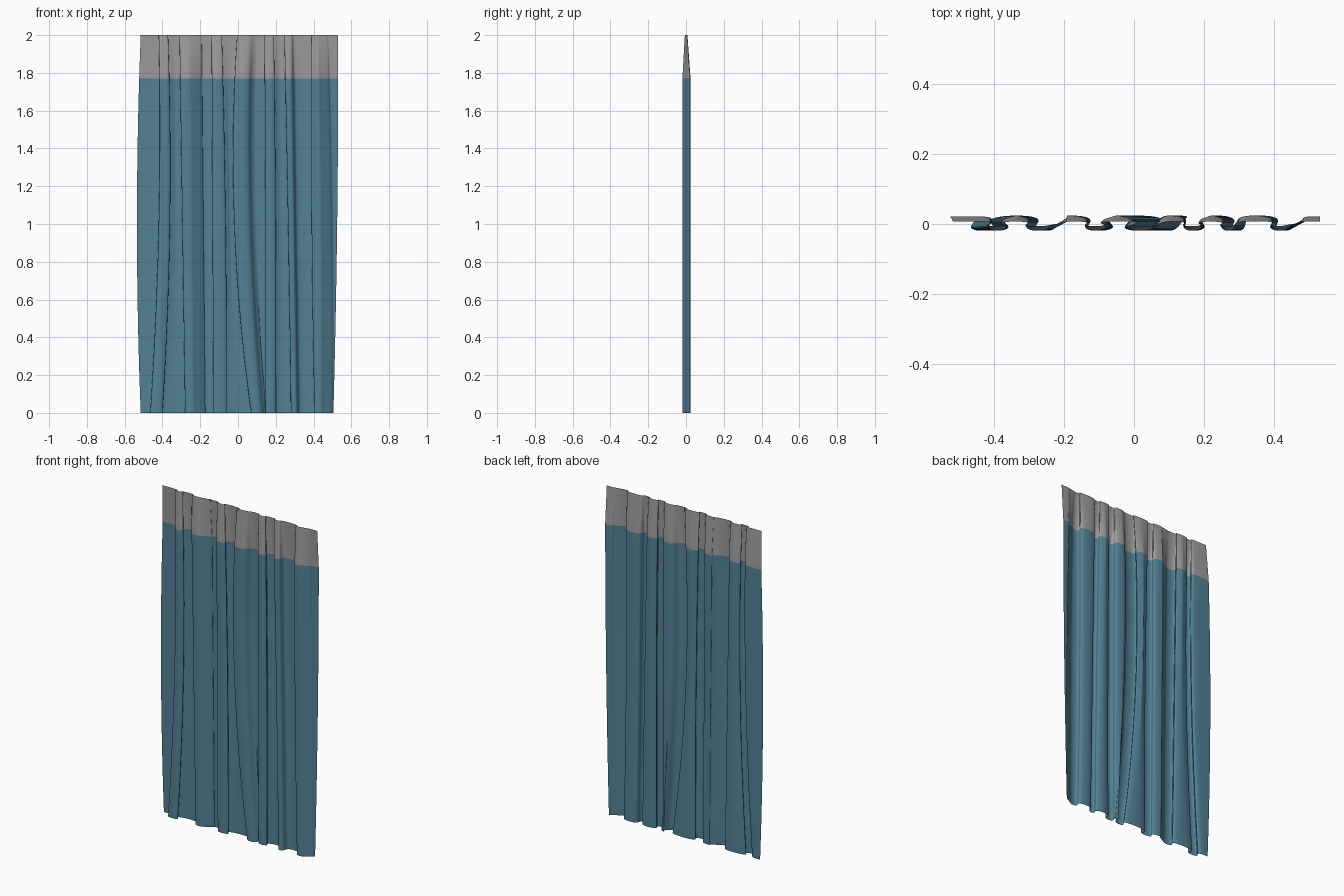
import bpy, bmesh

if "Cube" in bpy.data.objects:
    bpy.data.objects.remove(bpy.data.objects["Cube"])

def material(name, rgb):
    m = bpy.data.materials.new(name)
    m.diffuse_color = (*rgb, 1)
    m.use_nodes = True
    m.node_tree.nodes["Principled BSDF"].inputs["Base Color"].default_value = m.diffuse_color
    return m

# Forward folds: left edge (top, middle, bottom), right edge (same), overhang left / right
FOLDS = [
    ((-.42, -.42, -.465), (-.37, -.36, -.40), .010, .012),
    ((-.31, -.295, -.28), (-.24, -.23, -.22), .008, -.035),
    ((-.14, -.135, -.13), (-.085, -.065, -.06), .006, .010),
    ((-.005, -.02, .07), (.065, .06, .125), .012, -.015),
    ((.14, .145, .145), (.19, .20, .20), .003, .006),
    ((.245, .265, .28), (.285, .30, .315), .006, -.006),
    ((.39, .39, .405), (.435, .455, .455), .006, -.035),
]
LEFT, RIGHT = (-.515, -.535, -.515), (.53, .525, .505)
HEADER = 1.77

def at(v, z):
    """Quadratic through the top, middle and bottom values."""
    t = z / 2
    return v[2] * (1 - t) * (1 - 2 * t) + v[1] * 4 * t * (1 - t) + v[0] * t * (2 * t - 1)

def keys(z):
    """Cross-section control points of the cloth at height z."""
    pts = [(at(LEFT, z), .021)]
    prev = pts[0][0]
    for i, (l, r, dl, dr) in enumerate(FOLDS):
        a, b = at(l, z), at(r, z)
        w = b - a
        if i:
            pts.append(((prev + a) / 2, .024))
        pts += [(a - .012, .021), (a + dl, .011), (a, -.009), (a + w * .25, -.018),
                (a + w * .7, -.018), (b, -.009), (b - dr, .010), (b + max(.014, -dr + .012), .020)]
        prev = b
    return pts + [(at(RIGHT, z), .022)]

def spline(p, steps=5):
    """Catmull-Rom curve through the points."""
    out = []
    for i in range(len(p) - 1):
        q = [p[max(i - 1, 0)], p[i], p[i + 1], p[min(i + 2, len(p) - 1)]]
        for s in range(steps):
            t = s / steps
            out.append([.5 * (2 * b + (c - a) * t + (2 * a - 5 * b + 4 * c - d) * t * t
                              + (3 * b - a - 3 * c + d) * t ** 3) for a, b, c, d in zip(*q)])
    return out + [p[-1]]

# Curtain sheet: pleated cloth, flattening towards the top of the header band
bm = bmesh.new()
heights = [HEADER * i / 24 for i in range(25)] + [HEADER + (2 - HEADER) * i / 5 for i in range(1, 6)]
rows = []
for z in heights:
    k = 1 - .68 * max(0, (z - HEADER) / (2 - HEADER))
    rows.append([bm.verts.new((x, max(-.024, min(.025, y)) * k, z)) for x, y in spline(keys(z))])
for j in range(len(rows) - 1):
    for i in range(len(rows[0]) - 1):
        f = bm.faces.new((rows[j][i], rows[j][i + 1], rows[j + 1][i + 1], rows[j + 1][i]))
        f.smooth = True
        f.material_index = 1 if heights[j] >= HEADER - 1e-6 else 0

mesh = bpy.data.meshes.new("curtain")
bm.to_mesh(mesh)
bm.free()
mesh.materials.append(material("blue cloth", (.085, .22, .30)))
mesh.materials.append(material("grey header band", (.35, .34, .34)))
curtain = bpy.data.objects.new("curtain", mesh)
bpy.context.collection.objects.link(curtain)
